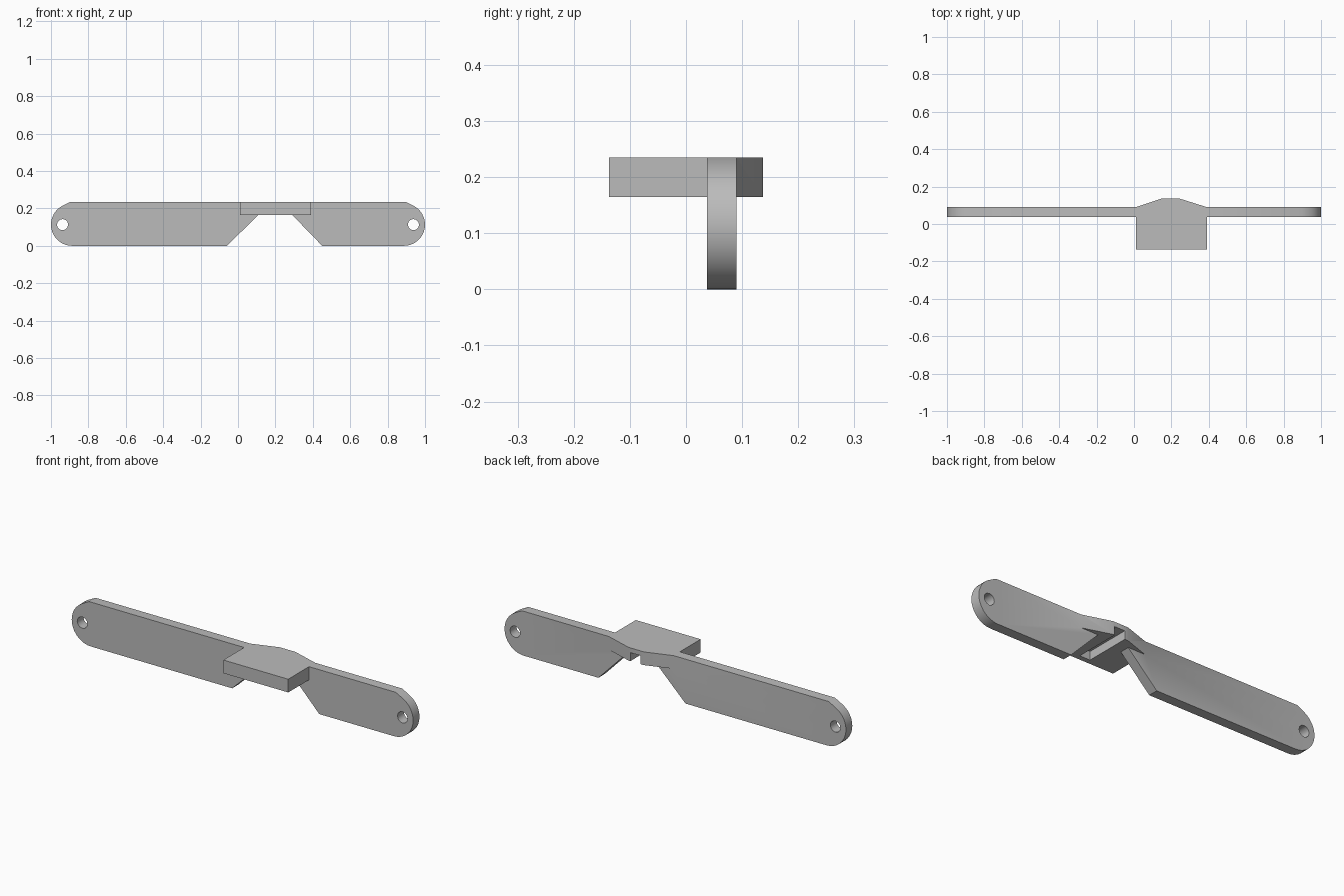
import bpy, bmesh
from math import sin, cos, radians, pi
from mathutils import Vector

cube = bpy.data.objects.get("Cube")
if cube:
    bpy.data.objects.remove(cube, do_unlink=True)

grey = bpy.data.materials.new("mid grey")
grey.use_nodes = True
colour = (0.5, 0.5, 0.5, 1)
grey.diffuse_color = colour
grey.node_tree.nodes["Principled BSDF"].inputs["Base Color"].default_value = colour

HEIGHT, UNDERSIDE = 0.235, 0.165
BACK, FRONT = 0.09, 0.037
END_X, RADIUS = 0.887, 0.113


def prism(name, points, direction):
    """Extrude a closed outline of 3D points along a vector."""
    bm = bmesh.new()
    face = bm.faces.new([bm.verts.new(p) for p in points])
    result = bmesh.ops.extrude_face_region(bm, geom=[face])
    moved = [v for v in result["geom"] if isinstance(v, bmesh.types.BMVert)]
    bmesh.ops.translate(bm, vec=Vector(direction), verts=moved)
    bmesh.ops.recalc_face_normals(bm, faces=bm.faces)
    mesh = bpy.data.meshes.new(name)
    bm.to_mesh(mesh)
    bm.free()
    mesh.materials.append(grey)
    obj = bpy.data.objects.new(name, mesh)
    bpy.context.collection.objects.link(obj)
    return obj


def combine(target, tool, operation):
    """Apply a boolean and discard the tool."""
    mod = target.modifiers.new(operation, 'BOOLEAN')
    mod.operation, mod.object, mod.solver = operation, tool, 'EXACT'
    bpy.context.view_layer.objects.active = target
    bpy.ops.object.modifier_apply(modifier=mod.name)
    bpy.data.objects.remove(tool, do_unlink=True)


# Long plate: rounded ends, sloping shoulders, tapered cut in the lower edge
end = [(END_X + RADIUS * cos(radians(a)), RADIUS + RADIUS * sin(radians(a)))
       for a in range(-90, 61, 10)] + [(0.898, HEIGHT)]
gap = [(-0.06, 0), (0.11, UNDERSIDE), (0.29, UNDERSIDE), (0.45, 0)]
outline = end + [(-x, z) for x, z in reversed(end)] + gap
plate = prism("mounting_bracket", [(x, FRONT, z) for x, z in outline],
              (0, BACK - FRONT, 0))

# Platform projecting to the front, with a tapered bulge at the back
shelf = [(0.01, -0.137), (0.39, -0.137), (0.39, BACK),
         (0.24, 0.137), (0.15, 0.137), (0.01, BACK)]
platform = prism("platform", [(x, y, UNDERSIDE) for x, y in shelf],
                 (0, 0, HEIGHT - UNDERSIDE))
combine(plate, platform, 'UNION')

# Slot along the underside, open at the back
slot = prism("slot_cutter", [(x, -0.11, z) for x, z in
                             [(0.17, 0.1), (0.23, 0.1), (0.23, 0.21), (0.17, 0.21)]],
             (0, 0.4, 0))
combine(plate, slot, 'DIFFERENCE')

# Screw holes at both ends
for side in (-1, 1):
    ring = [(side * 0.938 + 0.03 * cos(i * pi / 6), -0.1, RADIUS + 0.03 * sin(i * pi / 6))
            for i in range(12)]
    combine(plate, prism("hole_cutter", ring, (0, 0.4, 0)), 'DIFFERENCE')

bpy.ops.object.select_all(action='DESELECT')
plate.select_set(True)
bpy.context.view_layer.objects.active = plate
bpy.ops.object.shade_smooth_by_angle(angle=radians(32))
